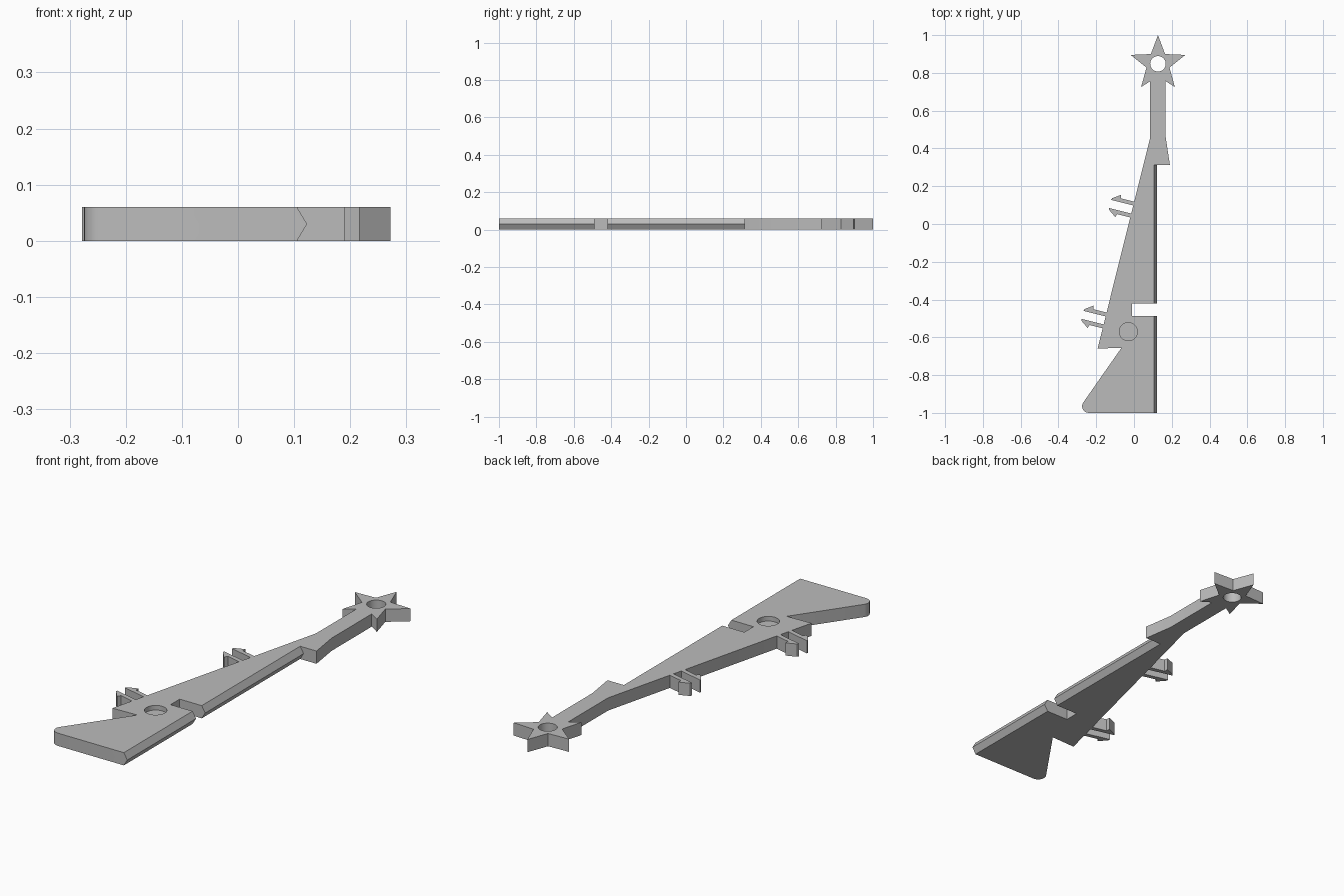
import bpy
import bmesh
from math import cos, sin, radians
from mathutils import Vector

THICK = 0.06
KEEL_IN, KEEL_OUT = 0.105, 0.123

cube = bpy.data.objects.get("Cube")
if cube:
    bpy.data.objects.remove(cube, do_unlink=True)

grey = bpy.data.materials.new("plain grey")
grey.use_nodes = True
colour = (0.5, 0.5, 0.5, 1)
grey.diffuse_color = colour
grey.node_tree.nodes["Principled BSDF"].inputs["Base Color"].default_value = colour


def plate(name, outline, keel=False):
    """Flat plate from an outline; keel points bulge out at half height."""
    bm = bmesh.new()
    rings = []
    for z in ((0, THICK / 2, THICK) if keel else (0, THICK)):
        ring = []
        for x, y in outline:
            if keel and x == KEEL_IN and z == THICK / 2:
                x = KEEL_OUT
            ring.append(bm.verts.new((x, y, z)))
        rings.append(ring)
    count = len(outline)
    for low, high in zip(rings, rings[1:]):
        for i in range(count):
            j = (i + 1) % count
            bm.faces.new((low[i], low[j], high[j], high[i]))
    bm.faces.new(rings[0][::-1])
    bm.faces.new(rings[-1])
    bmesh.ops.recalc_face_normals(bm, faces=bm.faces)
    mesh = bpy.data.meshes.new(name)
    bm.to_mesh(mesh)
    bm.free()
    mesh.materials.append(grey)
    obj = bpy.data.objects.new(name, mesh)
    bpy.context.collection.objects.link(obj)
    return obj


def select(obj):
    bpy.ops.object.select_all(action='DESELECT')
    obj.select_set(True)
    bpy.context.view_layer.objects.active = obj


def drill(obj, x, y, radius, floor):
    """Cut a round hole from the top down to the floor height."""
    bpy.ops.mesh.primitive_cylinder_add(vertices=48, radius=radius, depth=0.2,
                                        location=(x, y, floor + 0.1))
    cutter = bpy.context.object
    cutter.hide_render = True
    cutter.data.materials.append(grey)
    cut = obj.modifiers.new("hole", 'BOOLEAN')
    cut.operation = 'DIFFERENCE'
    cut.solver = 'EXACT'
    cut.object = cutter
    select(obj)
    bpy.ops.object.modifier_apply(modifier=cut.name)
    bpy.data.objects.remove(cutter, do_unlink=True)


# Body: stock with rounded corner, keeled edge with a slot, flared collar, shaft
star_x, star_y = 0.127, 0.848
half = 0.041
shaft_top = star_y - 0.092
heel = [(-0.24 + 0.035 * cos(radians(a)), -0.965 + 0.035 * sin(radians(a)))
        for a in range(145, 271, 25)]
slope_top, slope_end = Vector((star_x - half, 0.458)), Vector((-0.193, -0.66))
outline = [slope_top[:], slope_end[:], (-0.066, -0.655)] + heel + [
    (KEEL_IN, -1), (KEEL_IN, -0.488), (-0.01, -0.488), (-0.01, -0.42),
    (KEEL_IN, -0.42), (KEEL_IN, 0.313), (0.19, 0.313),
    (star_x + half, 0.458), (star_x + half, shaft_top), (star_x - half, shaft_top)]
body = plate("body", outline, keel=True)
drill(body, -0.03, -0.57, 0.048, THICK - 0.022)

# Star on the end of the shaft, with its lowest notch squared to meet the shaft
star = []
for i in range(10):
    angle = radians(90 + 36 * i)
    radius = 0.152 if i % 2 == 0 else 0.064
    if i == 5:
        star += [(star_x - half, shaft_top), (star_x + half, shaft_top)]
    else:
        star.append((star_x + radius * cos(angle), star_y + radius * sin(angle)))
star_end = plate("star", star)
drill(star_end, star_x, star_y, 0.041, -0.05)

# Pairs of barbed prongs standing square to the sloping edge
along = (slope_top - slope_end).normalized()
out = Vector((-along.y, along.x))
prong = [(0, 0.022), (0.121, 0.022), (0.118, 0.032), (0.077, 0.061),
         (0.072, 0.043), (0, 0.043)]
for name, distance in (("upper", 0.393), ("lower", 0.998)):
    centre = slope_top - along * distance
    for side, mark in ((1, "a"), (-1, "b")):
        points = [(centre + out * u + along * v * side)[:] for u, v in prong]
        plate(f"{name}_clip_prong_{mark}", points)

# Smooth only the round walls
for obj in (body, star_end):
    select(obj)
    bpy.ops.object.shade_smooth_by_angle(angle=radians(30))
